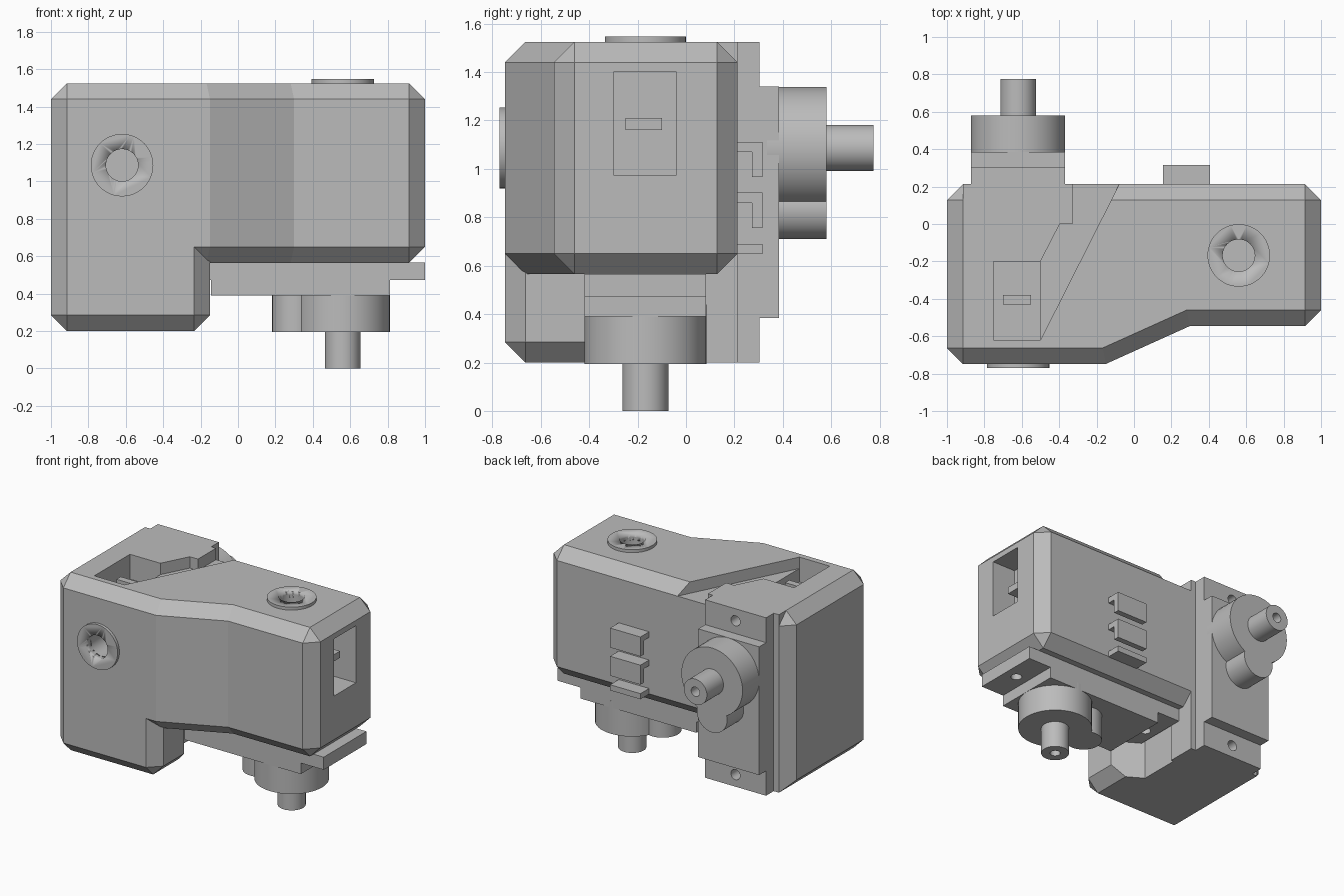
import bpy, bmesh
from math import pi
from mathutils import Vector

if "Cube" in bpy.data.objects:
    bpy.data.objects.remove(bpy.data.objects["Cube"])

grey = bpy.data.materials.new("plain grey")
grey.use_nodes = True
grey.diffuse_color = (0.5, 0.5, 0.5, 1)
grey.node_tree.nodes["Principled BSDF"].inputs["Base Color"].default_value = (0.5, 0.5, 0.5, 1)

CH = 0.085            # chamfer size
TOP, BACK = 1.525, 0.213


def finish(name, bm):
    bmesh.ops.recalc_face_normals(bm, faces=bm.faces)
    mesh = bpy.data.meshes.new(name)
    bm.to_mesh(mesh)
    bm.free()
    mesh.materials.append(grey)
    obj = bpy.data.objects.new(name, mesh)
    bpy.context.collection.objects.link(obj)
    return obj


def prism(name, outline, z0, z1, chamfer=None):
    """Extrude an outline upward; chamfer(a, b) picks the edges to bevel."""
    bm = bmesh.new()
    face = bm.faces.new([bm.verts.new((x, y, z0)) for x, y in outline])
    new = bmesh.ops.extrude_face_region(bm, geom=[face])["geom"]
    for v in new:
        if isinstance(v, bmesh.types.BMVert):
            v.co.z = z1
    if chamfer:
        edges = [e for e in bm.edges if chamfer(e.verts[0].co, e.verts[1].co)]
        bmesh.ops.recalc_face_normals(bm, faces=bm.faces)
        bmesh.ops.bevel(bm, geom=edges, offset=CH, offset_type='OFFSET',
                        segments=1, profile=0.5, affect='EDGES')
    return finish(name, bm)


def box(name, x0, x1, y0, y1, z0, z1):
    return prism(name, [(x0, y0), (x1, y0), (x1, y1), (x0, y1)], z0, z1)


def cylinder(name, start, end, r, sides=48):
    a, b = Vector(start), Vector(end)
    bm = bmesh.new()
    bmesh.ops.create_cone(bm, cap_ends=True, segments=sides, radius1=r, radius2=r,
                          depth=(b - a).length)
    rot = (b - a).to_track_quat('Z', 'Y').to_matrix().to_4x4()
    bm.transform(rot)
    bmesh.ops.translate(bm, verts=bm.verts, vec=(a + b) / 2)
    obj = finish(name, bm)
    select(obj)
    bpy.ops.object.shade_smooth_by_angle(angle=pi / 6)
    return obj


def select(obj):
    for other in bpy.context.selected_objects:
        other.select_set(False)
    obj.select_set(True)
    bpy.context.view_layer.objects.active = obj


def cut(cutter, *targets):
    for t in targets:
        mod = t.modifiers.new("cut", 'BOOLEAN')
        mod.operation, mod.solver, mod.object = 'DIFFERENCE', 'EXACT', cutter
        select(t)
        bpy.ops.object.modifier_apply(modifier=mod.name)
    bpy.data.objects.remove(cutter)


# Main housing: bent front, chamfered all round except at the two bends
def housing_edges(a, b):
    vertical = abs(a.z - b.z) > 0.1
    return not vertical or abs(a.x) > 0.99


housing = prism("housing", [(-1, -0.748), (-0.15, -0.748), (0.3, -0.545), (1, -0.545),
                            (1, BACK), (-1, BACK)], 0.565, TOP, housing_edges)


# Leg below the left end, cut away behind to clear the lower motor
def leg_edges(a, b):
    if abs(a.z - b.z) > 0.1:
        return a.x < -0.99 or a.y < -0.7
    if max(a.z, b.z) > 0.5:
        return False
    front = a.y < -0.7 and b.y < -0.7
    return front or max(a.x, b.x) < -0.99 or min(a.x, b.x) > -0.16


leg = prism("housing_leg", [(-1, -0.748), (-0.15, -0.748), (-0.15, -0.42), (-0.35, -0.3),
                            (-0.35, BACK), (-1, BACK)], 0.2, 0.8, leg_edges)
back_mount = box("back_mount", -0.915, -0.33, 0, BACK, 0.2, TOP)

# Cable channel and pocket in the top, window in the side
cut(prism("channel_cutter", [(-0.62, -0.62), (-0.5, -0.62), (-0.03, 0.31), (-0.33, 0.31),
                             (-0.33, 0.13), (-0.5, -0.2), (-0.62, -0.2)], 1.44, 1.7), housing)
cut(box("pocket_cutter", -0.75, -0.5, -0.62, -0.2, 1.34, 1.7), housing)
cut(box("window_cutter", 0.81, 1.2, -0.3, -0.04, 0.975, 1.4), housing)
box("top_cable_stub", -0.7, -0.55, -0.43, -0.38, 1.3, 1.44)
box("side_cable_stub", 0.78, 0.91, -0.25, -0.1, 1.16, 1.21)

# Pivot rings opposite each shaft
UX, UZ = -0.62, 1.087        # upper motor axis
LX, LY = 0.56, -0.168        # lower motor axis
front_ring = cylinder("front_pivot_ring", (UX, -0.72, UZ), (UX, -0.77, UZ), 0.167)
top_ring = cylinder("top_pivot_ring", (LX, LY, 1.5), (LX, LY, 1.547), 0.167)
cut(cylinder("front_bore", (UX, -0.5, UZ), (UX, -0.9, UZ), 0.086), front_ring, housing)
cut(cylinder("top_bore", (LX, LY, 1.28), (LX, LY, 1.7), 0.086), top_ring, housing)


# Gear cover, side lobe and hollow shaft of a motor
def drive(prefix, base, axis, lobe):
    base, axis, lobe = Vector(base), Vector(axis), Vector(lobe)
    mid, tip = base + axis * 0.195, base + axis * 0.39
    cylinder(prefix + "_gear_cover", base - axis * 0.05, mid, 0.252)
    cylinder(prefix + "_gear_lobe", base + lobe - axis * 0.05, mid + lobe, 0.125)
    shaft = cylinder(prefix + "_shaft", mid - axis * 0.02, tip, 0.095)
    cut(cylinder("shaft_bore", tip - axis * 0.12, tip + axis * 0.1, 0.035, 24), shaft)


# Upper motor, shaft to the back
upper_flange = box("upper_motor_flange", -0.872, -0.37, 0.1, 0.303, 0.2, TOP)
box("upper_motor_case", -0.872, -0.37, 0.2, 0.385, 0.385, 1.34)
for z in (0.29, 1.435):
    cut(cylinder("screw_hole", (UX, 0.2, z), (UX, 0.5, z), 0.038, 24), upper_flange)
drive("upper_motor", (UX, 0.385, UZ), (0, 1, 0), (0, 0, -0.252))

# Lower motor, shaft downward
lower_flange = box("lower_motor_flange", -0.33, 1, -0.42, 0.083, 0.472, 0.65)
box("lower_motor_case", -0.145, 0.812, -0.42, 0.083, 0.39, 0.55)
# Clear the flange from the housing's end chamfer
cut(box("flange_trim", 0.9, 1.2, -0.6, 0.3, 0.566, 0.8), lower_flange)
for x in (-0.24, 0.905):
    cut(cylinder("screw_hole", (x, LY, 0.3), (x, LY, 0.55), 0.038, 24), lower_flange)
drive("lower_motor", (LX, LY, 0.39), (0, 0, -1), (-0.252, 0, 0))

# Cable clips on the back
for i, z in enumerate((1.112, 0.902, 0.69)):
    box(f"cable_clip_{i + 1}", 0.155, 0.405, 0.15, 0.315, z - 0.042, z)
    if i < 2:
        box(f"cable_clip_lip_{i + 1}", 0.155, 0.405, 0.273, 0.315, z - 0.145, z - 0.02)
